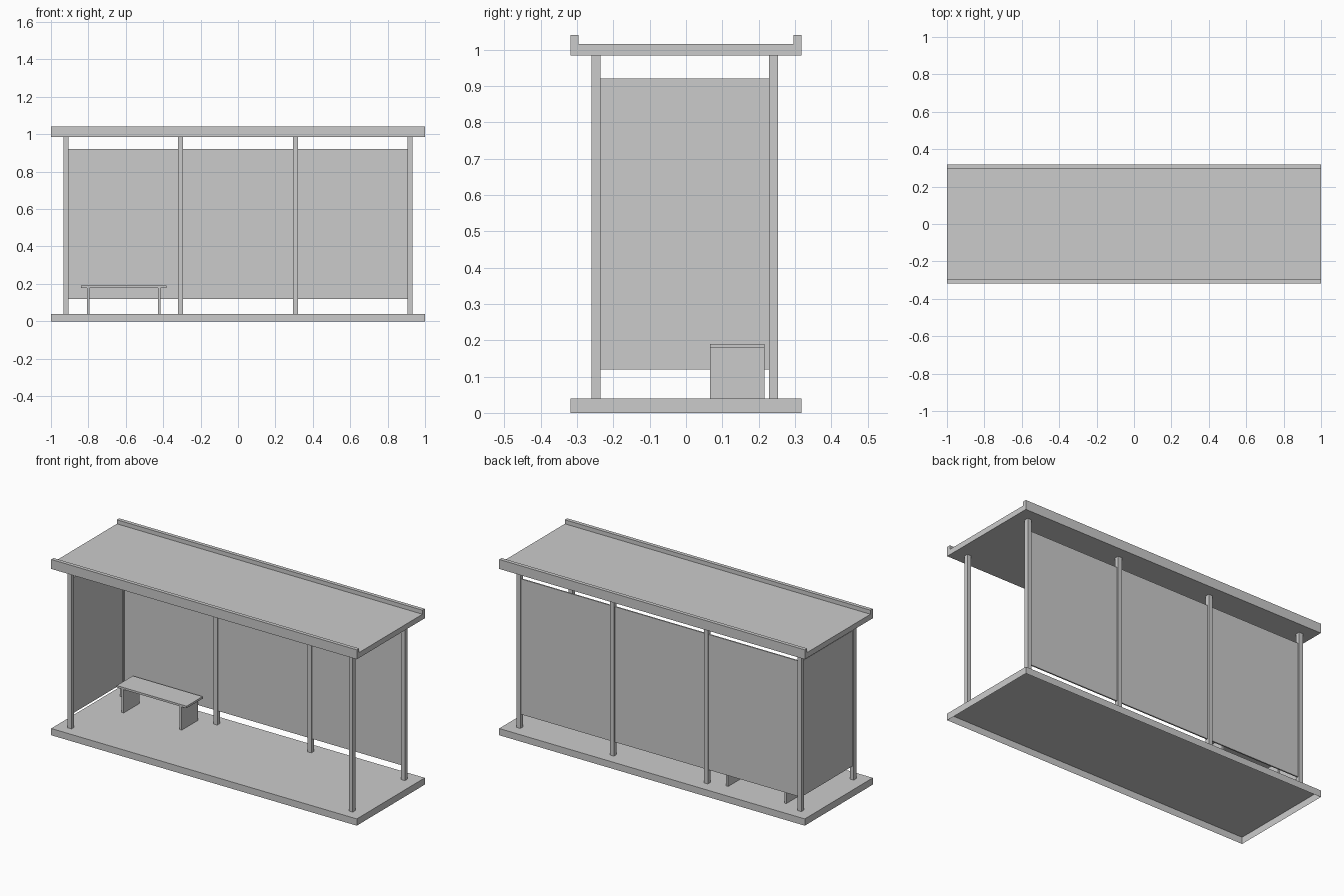
import bpy, bmesh

if "Cube" in bpy.data.objects:
    bpy.data.objects.remove(bpy.data.objects["Cube"])

grey = bpy.data.materials.new("plain grey")
grey.diffuse_color = (0.6, 0.6, 0.6, 1)
grey.use_nodes = True
grey.node_tree.nodes["Principled BSDF"].inputs["Base Color"].default_value = grey.diffuse_color


def finish(name, bm):
    bmesh.ops.recalc_face_normals(bm, faces=bm.faces)
    mesh = bpy.data.meshes.new(name)
    bm.to_mesh(mesh)
    bm.free()
    mesh.materials.append(grey)
    obj = bpy.data.objects.new(name, mesh)
    bpy.context.collection.objects.link(obj)
    return obj


def box(name, x, y, z, open_bottom=False):
    """Box from (min, max) pairs, optionally without its underside."""
    bm = bmesh.new()
    bmesh.ops.create_cube(bm, size=1)
    if open_bottom:
        under = [f for f in bm.faces if f.calc_center_median().z < -0.4]
        bmesh.ops.delete(bm, geom=under, context='FACES_ONLY')
    for v in bm.verts:
        v.co = [(lo + hi) / 2 + c * (hi - lo) for c, (lo, hi) in zip(v.co, (x, y, z))]
    return finish(name, bm)


HALF_D = 0.318
FLOOR, ROOF = 0.04, 0.984
POST = 0.0125                       # half post width
FRONT_Y, BACK_Y = -0.2475, 0.2405   # post rows
POST_X = (-0.92, -0.3075, 0.3075, 0.92)
PANEL_Z = (0.12, 0.921)

# Floor: hollow slab, open underneath
box("floor_slab", (-1, 1), (-HALF_D, HALF_D), (0, FLOOR), open_bottom=True)

# Roof: shallow channel profile with raised front and back lips
profile = [(-HALF_D, ROOF), (HALF_D, ROOF), (HALF_D, 1.04), (0.296, 1.04),
           (0.296, 1.016), (-0.296, 1.016), (-0.296, 1.04), (-HALF_D, 1.04)]
bm = bmesh.new()
face = bm.faces.new([bm.verts.new((-1, y, z)) for y, z in profile])
ext = bmesh.ops.extrude_face_region(bm, geom=[face], use_keep_orig=True)
bmesh.ops.translate(bm, vec=(2, 0, 0),
                    verts=[g for g in ext["geom"] if isinstance(g, bmesh.types.BMVert)])
finish("roof", bm)


# Posts: four along the back, two at the front corners
def post(name, x, y):
    box(name, (x - POST, x + POST), (y - POST, y + POST), (FLOOR, ROOF))


for i, x in enumerate(POST_X):
    post(f"back_post_{i + 1}", x, BACK_Y)
for side, x in (("left", POST_X[0]), ("right", POST_X[3])):
    post(f"front_post_{side}", x, FRONT_Y)

# Back wall panels between neighbouring posts
for i, (a, b) in enumerate(zip(POST_X, POST_X[1:])):
    box(f"back_panel_{i + 1}", (a + POST, b - POST), (BACK_Y - 0.004, BACK_Y + 0.004), PANEL_Z)

# Left end panel
box("left_end_panel", (POST_X[0] - 0.004, POST_X[0] + 0.004),
    (FRONT_Y + POST, BACK_Y - POST), PANEL_Z)

# Bench with two slab legs
BENCH_Y = (0.066, 0.216)
box("bench_seat", (-0.84, -0.383), BENCH_Y, (0.178, 0.19))
for side, x in (("left", -0.801), ("right", -0.421)):
    box(f"bench_leg_{side}", (x - 0.0065, x + 0.0065), BENCH_Y, (FLOOR, 0.178))
